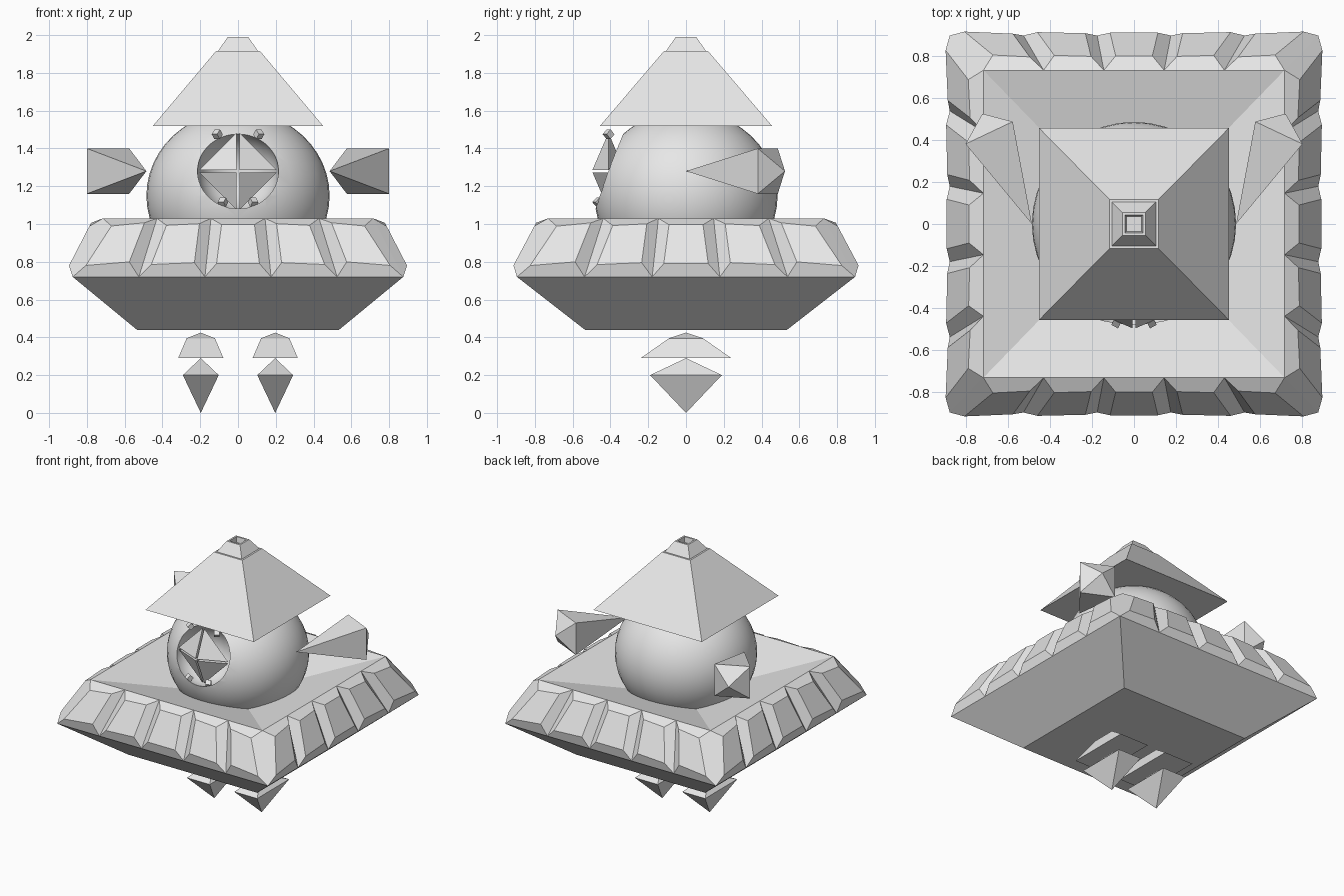
import bpy, bmesh, math
from mathutils import Vector

if "Cube" in bpy.data.objects:
    bpy.data.objects.remove(bpy.data.objects["Cube"])

grey = bpy.data.materials.new("plain_grey")
grey.diffuse_color = (0.8, 0.8, 0.8, 1)
grey.use_nodes = True
grey.node_tree.nodes["Principled BSDF"].inputs["Base Color"].default_value = grey.diffuse_color


def finish(name, bm):
    bmesh.ops.recalc_face_normals(bm, faces=bm.faces)
    me = bpy.data.meshes.new(name)
    bm.to_mesh(me)
    bm.free()
    me.materials.append(grey)
    ob = bpy.data.objects.new(name, me)
    bpy.context.collection.objects.link(ob)
    return ob


def rect(hx, hy, z, cx=0, n=1):
    """Rectangular ring with n segments per side; a zero size gives a point."""
    if hx == 0:
        return [Vector((cx, 0, z))]
    c = [Vector((cx + sx * hx, sy * hy, z)) for sx, sy in ((-1, -1), (1, -1), (1, 1), (-1, 1))]
    return [c[i].lerp(c[(i + 1) % 4], k / n) for i in range(4) for k in range(n)]


def loft(rings):
    """Closed skin over rings; returns the mesh and its bands of faces."""
    bm = bmesh.new()
    vs = [[bm.verts.new(p) for p in r] for r in rings]
    bands = []
    for a, b in zip(vs, vs[1:]):
        n = max(len(a), len(b))
        band = []
        for i in range(n):
            j = (i + 1) % n
            if len(a) == 1:
                f = (a[0], b[j], b[i])
            elif len(b) == 1:
                f = (a[i], a[j], b[0])
            else:
                f = (a[i], a[j], b[j], b[i])
            band.append(bm.faces.new(f))
        bands.append(band)
    for r in (vs[0], vs[-1]):
        if len(r) > 2:
            bm.faces.new(r)
    bmesh.ops.recalc_face_normals(bm, faces=bm.faces)
    return bm, bands


# Square saucer: sloped underside, five raised panels per side, sunken deck
bm, bands = loft([rect(0.535, 0.535, 0.44, n=5), rect(0.875, 0.895, 0.72, n=5),
                  rect(0.715, 0.73, 1.03, n=5), rect(0.25, 0.25, 0.90, n=5)])
bmesh.ops.inset_individual(bm, faces=bands[1], thickness=0.083, depth=0.045)
finish("saucer", bm)


# Round body with a hollow socket in the front
def ball(name, loc, scale):
    b = bmesh.new()
    bmesh.ops.create_uvsphere(b, u_segments=40, v_segments=24, radius=1)
    for v in b.verts:
        v.co = Vector(v.co[i] * scale[i] + loc[i] for i in range(3))
    return finish(name, b)


body = ball("body", (0, 0, 1.15), (0.485, 0.485, 0.45))
cutter = ball("socket_cutter", (0, -0.41, 1.28), (0.215, 0.215, 0.21))
cutter.hide_render = True
mod = body.modifiers.new("socket", 'BOOLEAN')
mod.operation = 'DIFFERENCE'
mod.solver = 'EXACT'
mod.object = cutter
bpy.context.view_layer.objects.active = body
body.select_set(True)
bpy.ops.object.modifier_apply(modifier=mod.name)
bpy.data.objects.remove(cutter)
bpy.ops.object.shade_smooth_by_angle(angle=math.radians(30))

# Eye: diamond split into four wedges by a thin cross gap
for sx in (-1, 1):
    for sz in (-1, 1):
        g, r, yc, zc = 0.007, 0.205, -0.41, 1.28
        b = bmesh.new()
        pts = [(g, -0.495, g), (r, yc, g), (g, yc, r), (g, -0.33, g)]
        vs = [b.verts.new((sx * x, y, zc + sz * z)) for x, y, z in pts]
        for f in ((0, 1, 2), (0, 1, 3), (0, 2, 3), (1, 2, 3)):
            b.faces.new([vs[i] for i in f])
        finish("eye_wedge", b)

# Small studs round the socket
for x, y, z in ((0.11, -0.41, 1.475), (0.08, -0.465, 1.115)):
    for s in (-1, 1):
        b = bmesh.new()
        bmesh.ops.create_cube(b, size=0.036)
        for v in b.verts:
            p = v.co.copy()
            p.rotate(Vector((s * x, -0.15, z - 1.28)).to_track_quat('Z', 'Y'))
            v.co = p + Vector((s * x, y, z))
        finish("socket_stud", b)

# Arms: spikes widening outwards to a bulged square end
for s in (-1, 1):
    ring = [(0.80, 0.38, 1.16), (0.80, 0.38, 1.40), (0.576, 0.486, 1.40), (0.576, 0.486, 1.16)]
    bm, _ = loft([[Vector((s * x, y, z)) for x, y, z in r]
                  for r in ([(0.485, 0, 1.28)], ring, [(0.72, 0.524, 1.28)])])
    finish("arm", bm)

# Pyramid hat with a small hollow cap
bm, _ = loft([rect(0.45, 0.455, 1.52), rect(0.117, 0.117, 1.915)])
finish("hat", bm)
bm, _ = loft([rect(0.104, 0.104, 1.90), rect(0.104, 0.104, 1.917), rect(0.055, 0.055, 1.99),
              rect(0.042, 0.042, 1.99), rect(0.036, 0.036, 1.95)])
finish("hat_cap", bm)

# Feet: faceted ankle above a pointed toe
for x in (-0.197, 0.197):
    bm, _ = loft([rect(0.12, 0.24, 0.29, x), rect(0.075, 0.09, 0.395, x), rect(0, 0, 0.425, x)])
    finish("ankle", bm)
    bm, _ = loft([rect(0, 0, 0.0, x), rect(0.095, 0.19, 0.20, x), rect(0, 0, 0.29, x)])
    finish("toe", bm)
